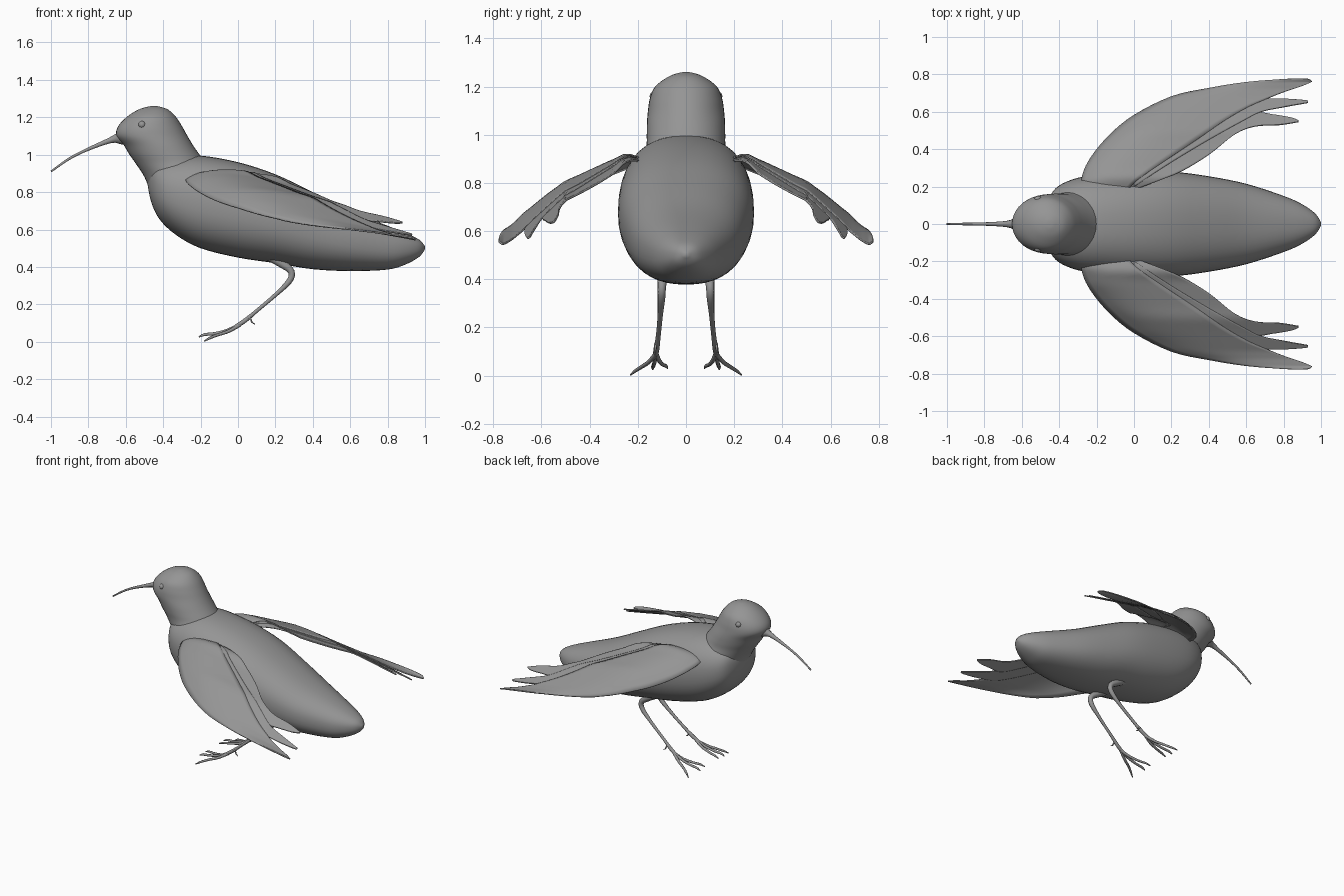
import bpy, bmesh, math

if "Cube" in bpy.data.objects:
    bpy.data.objects.remove(bpy.data.objects["Cube"])

# Dark grey used on every part
grey = bpy.data.materials.new("dark_grey")
grey.diffuse_color = (.3, .3, .3, 1)
grey.use_nodes = True
grey.node_tree.nodes["Principled BSDF"].inputs["Base Color"].default_value = grey.diffuse_color


def smooth_rows(rows, steps=4):
    # Catmull-Rom interpolation through rows of numbers
    out = []
    n = len(rows)
    for i in range(n - 1):
        a, b, c, d = rows[max(i - 1, 0)], rows[i], rows[i + 1], rows[min(i + 2, n - 1)]
        for k in range(steps):
            t = k / steps
            out.append([0.5 * (2 * q + (r - p) * t + (2 * p - 5 * q + 4 * r - s) * t * t
                               + (3 * q - p - 3 * r + s) * t ** 3)
                        for p, q, r, s in zip(a, b, c, d)])
    out.append(list(rows[-1]))
    return out


def loft(name, rings, closed=True):
    bm = bmesh.new()
    vs = [[bm.verts.new(p) for p in ring] for ring in rings]
    for r0, r1 in zip(vs, vs[1:]):
        n = len(r0)
        for j in range(n if closed else n - 1):
            k = (j + 1) % n
            bm.faces.new((r0[j], r0[k], r1[k], r1[j]))
    if closed:
        bm.faces.new(vs[0])
        bm.faces.new(vs[-1])
    bmesh.ops.remove_doubles(bm, verts=bm.verts, dist=1e-4)
    bmesh.ops.recalc_face_normals(bm, faces=bm.faces)
    for f in bm.faces:
        f.smooth = True
    me = bpy.data.meshes.new(name)
    bm.to_mesh(me)
    bm.free()
    me.materials.append(grey)
    ob = bpy.data.objects.new(name, me)
    bpy.context.collection.objects.link(ob)
    return ob


def oval(n=40, e=2.3):
    for i in range(n):
        a = 2 * math.pi * i / n
        c, s = math.cos(a), math.sin(a)
        yield (math.copysign(abs(c) ** (2 / e), c), math.copysign(abs(s) ** (2 / e), s))


def tube(name, pts):
    # tapered round tube through (x, y, z, radius) points
    cu = bpy.data.curves.new(name, 'CURVE')
    cu.dimensions = '3D'
    cu.bevel_depth = 1.0
    cu.bevel_resolution = 3
    cu.use_fill_caps = True
    cu.materials.append(grey)
    rows = smooth_rows(pts)
    sp = cu.splines.new('POLY')
    sp.points.add(len(rows) - 1)
    for p, (x, y, z, r) in zip(sp.points, rows):
        p.co = (x, y, z, 1)
        p.radius = r
    sp.use_smooth = True
    ob = bpy.data.objects.new(name, cu)
    bpy.context.collection.objects.link(ob)
    return ob


# Body: x, bottom, top, half width
body = [(-.485, .85, .86, .02), (-.465, .75, .93, .11), (-.42, .655, .97, .19),
        (-.33, .57, .99, .238), (-.2, .50, .995, .265), (0, .45, .96, .28),
        (.2, .42, .895, .28), (.4, .388, .80, .255), (.6, .378, .70, .215),
        (.8, .386, .62, .15), (.9, .415, .58, .105), (.97, .455, .545, .055), (1, .495, .51, .008)]
loft("body", [[(x, w * c, (b + t) / 2 + (t - b) / 2 * s) for c, s in oval()]
              for x, b, t, w in smooth_rows(body)])

# Head and neck: z, front x, back x, half width
head = [(.78, -.46, .0, .2), (.88, -.5, -.08, .185), (.95, -.545, -.165, .165),
        (1.0, -.58, -.205, .163), (1.05, -.61, -.24, .162), (1.1, -.65, -.27, .158),
        (1.15, -.642, -.298, .15), (1.2, -.597, -.33, .128), (1.24, -.535, -.372, .075),
        (1.257, -.48, -.42, .03), (1.26, -.452, -.448, .003)]
loft("head", [[((a + b) / 2 + (b - a) / 2 * c, w * s, z) for c, s in oval(e=2)]
              for z, a, b, w in smooth_rows(head)])

# Curved beak
tube("beak", [(-.58, 0, 1.10, .06), (-.63, 0, 1.09, .037), (-.68, 0, 1.078, .017),
              (-.8, 0, 1.03, .009), (-.9, 0, .98, .007), (-1, 0, .91, .005)])

# Wing surface height, measured back from the leading edge: y, x, z
LEAD = [(.15, -.28, .87), (.23, -.28, .865), (.32, -.25, .83), (.45, -.15, .77), (.58, 0, .715),
        (.68, .2, .66), (.72, .4, .625), (.76, .6, .6), (.78, .85, .57)]


def wing_z(x, y):
    y = min(max(y, .15), .78)
    for (y0, x0, z0), (y1, x1, z1) in zip(LEAD, LEAD[1:]):
        if y <= y1:
            t = (y - y0) / (y1 - y0)
            dx = max(0, x - x0 - t * (x1 - x0))
            amp = .12 * min(1, (.8 - y) / .3, .4 + (y - .15) / .18)
            return z0 + t * (z1 - z0) + amp * (1 - math.exp(-dx / .12)) - .2 * dx * min(1, y / .3)


# Feather groups: leading and trailing edges in plan (x, y)
feathers = {
    "outer_feathers": ([(-.28, .18), (-.275, .26), (-.23, .355), (-.13, .475), (0, .58), (.2, .68),
                        (.4, .725), (.6, .758), (.8, .775), (.92, .777), (.95, .765)],
                       [(-.04, .17), (0, .22), (.08, .28), (.2, .36), (.35, .46), (.48, .55),
                        (.6, .62), (.7, .665), (.8, .705), (.9, .738), (.95, .76)], 0),
    "middle_feathers": ([(0, .3), (.2, .46), (.4, .57), (.6, .655), (.7, .668), (.82, .668), (.92, .66), (.93, .652)],
                        [(0, .2), (.2, .33), (.4, .45), (.58, .55), (.68, .6), (.8, .625), (.9, .643), (.93, .648)], -.004),
    "inner_feathers": ([(-.1, .25), (.1, .32), (.3, .44), (.5, .54), (.64, .595), (.74, .585), (.84, .568), (.88, .552)],
                       [(-.04, .17), (.1, .22), (.25, .28), (.4, .37), (.54, .48), (.65, .523), (.78, .53), (.88, .546)], -.008),
}
for name, (lead, trail, dz) in feathers.items():
    rings = []
    for a, b in zip(smooth_rows(lead), smooth_rows(trail)):
        ring = []
        for k in range(13):
            t = k / 12
            x, y = a[0] + (b[0] - a[0]) * t, a[1] + (b[1] - a[1]) * t
            ring.append((x, y, wing_z(x, y) + dz))
        rings.append(ring)
    ob = loft("wing_" + name, rings, closed=False)
    sol = ob.modifiers.new("thickness", 'SOLIDIFY')
    sol.thickness = .008
    sol.offset = 0
    mir = ob.modifiers.new("other_side", 'MIRROR')
    mir.use_axis = (False, True, False)

# Paired eyes, legs and toes
for side, s in (("left", 1), ("right", -1)):
    bpy.ops.mesh.primitive_uv_sphere_add(segments=20, ring_count=12, radius=.02,
                                         location=(-.513, s * .131, 1.16))
    eye = bpy.context.object
    eye.name = side + "_eye"
    eye.data.materials.append(grey)
    bpy.ops.object.shade_smooth()
    tube(side + "_leg", [(.17, s * .09, .46, .03), (.24, s * .095, .415, .024),
                         (.285, s * .1, .375, .018), (.275, s * .102, .325, .016),
                         (.2, s * .107, .25, .011), (.1, s * .115, .165, .01),
                         (.04, s * .122, .115, .012), (-.01, s * .127, .082, .011)])
    toes = {
        "outer_toe": [(.01, .125, .09, .01), (-.05, .155, .056, .009), (-.11, .185, .036, .008),
                      (-.15, .21, .02, .007), (-.18, .23, .003, .003)],
        "middle_toe": [(.01, .125, .092, .01), (-.06, .13, .06, .009), (-.13, .134, .043, .008),
                       (-.18, .137, .038, .008), (-.21, .138, .025, .003)],
        "inner_toe": [(.01, .125, .092, .01), (-.05, .11, .06, .009), (-.12, .095, .045, .008),
                      (-.17, .083, .04, .007), (-.205, .077, .03, .003)],
        "hind_toe": [(.03, .123, .108, .009), (.055, .125, .13, .008), (.068, .127, .12, .005),
                     (.075, .128, .105, .004), (.09, .128, .094, .002)],
    }
    for name, pts in toes.items():
        tube(side + "_" + name, [(x, s * y, z, r) for x, y, z, r in pts])
